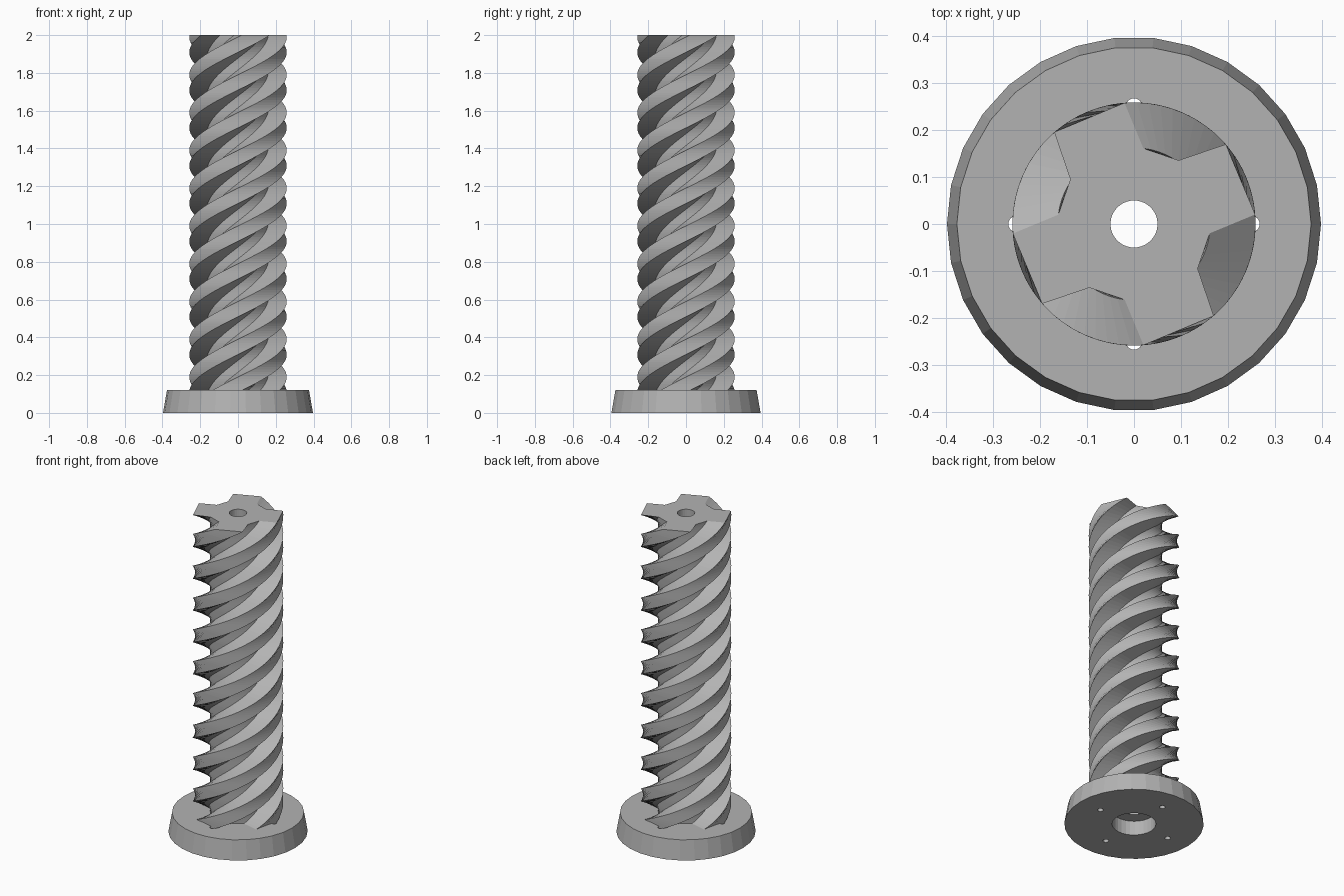
import bpy, bmesh
from math import radians, cos, sin, pi

if "Cube" in bpy.data.objects:
    bpy.data.objects.remove(bpy.data.objects["Cube"])

HEIGHT, BASE_TOP, SEAT = 2.0, 0.12, 0.09
LEAD = 0.8            # rise per full turn
STARTS, SLICES, SIDES = 4, 150, 30

grey = bpy.data.materials.new("plain grey")
grey.use_nodes = True
grey.diffuse_color = (0.45, 0.45, 0.45, 1)
grey.node_tree.nodes["Principled BSDF"].inputs["Base Color"].default_value = grey.diffuse_color


def make_object(name, bm):
    bmesh.ops.recalc_face_normals(bm, faces=bm.faces)
    mesh = bpy.data.meshes.new(name)
    bm.to_mesh(mesh)
    bm.free()
    obj = bpy.data.objects.new(name, mesh)
    bpy.context.collection.objects.link(obj)
    mesh.materials.append(grey)
    return obj


def ring(bm, points, z):
    return [bm.verts.new((r * cos(a), r * sin(a), z)) for r, a in points]


def bridge(bm, low, high):
    for i in range(len(low)):
        j = (i + 1) % len(low)
        bm.faces.new((low[i], low[j], high[j], high[i]))


def circle(radius, sides=SIDES):
    return [(radius, 2 * pi * i / sides) for i in range(sides)]


def fill_between(bm, outer, inner):
    loops = [outer, inner]
    edges = [bm.edges.get((l[i], l[i - 1])) for l in loops for i in range(len(l))]
    bmesh.ops.triangle_fill(bm, edges=edges, use_beauty=True)


# Fluted column: four-lobed section twisted upward around a straight bore
section = [(0.258, 4.5), (0.258, 41), (0.165, 55), (0.162, 83)]
bm = bmesh.new()
rings = []
for k in range(SLICES + 1):
    z = SEAT + (HEIGHT - SEAT) * k / SLICES
    turn = 2 * pi * (z - HEIGHT) / LEAD
    points = [(r, radians(a) + 2 * pi * s / STARTS + turn)
              for s in range(STARTS) for r, a in section]
    rings.append(ring(bm, points, z))
for low, high in zip(rings, rings[1:]):
    bridge(bm, low, high)
bore_low, bore_high = ring(bm, circle(0.05), SEAT), ring(bm, circle(0.05), HEIGHT)
bridge(bm, bore_low, bore_high)
fill_between(bm, rings[0], bore_low)
fill_between(bm, rings[-1], bore_high)
make_object("twisted_column", bm)

# Tapered base flange with a wide socket underneath
bm = bmesh.new()
loops = [ring(bm, circle(r), z) for r, z in
         ((0.397, 0), (0.376, BASE_TOP), (0.125, BASE_TOP), (0.125, 0))]
for i in range(4):
    bridge(bm, loops[i], loops[(i + 1) % 4])
base = make_object("base_flange", bm)

# Four screw holes drilled through the flange
bm = bmesh.new()
for s in range(4):
    a = s * pi / 2
    hole = [[bm.verts.new((v.co.x + 0.25 * cos(a), v.co.y + 0.25 * sin(a), z)) for v in
             ring(bm, circle(0.017, 16), z)] for z in (-0.05, 0.2)]
    bridge(bm, *hole)
    bm.faces.new(hole[0])
    bm.faces.new(hole[1])
bmesh.ops.delete(bm, geom=[v for v in bm.verts if not v.link_faces], context="VERTS")
cutter = make_object("screw_hole_cutter", bm)
cutter.hide_render = True
cutter.hide_set(True)
cut = base.modifiers.new("screw_holes", "BOOLEAN")
cut.operation, cut.solver, cut.object = "DIFFERENCE", "EXACT", cutter
